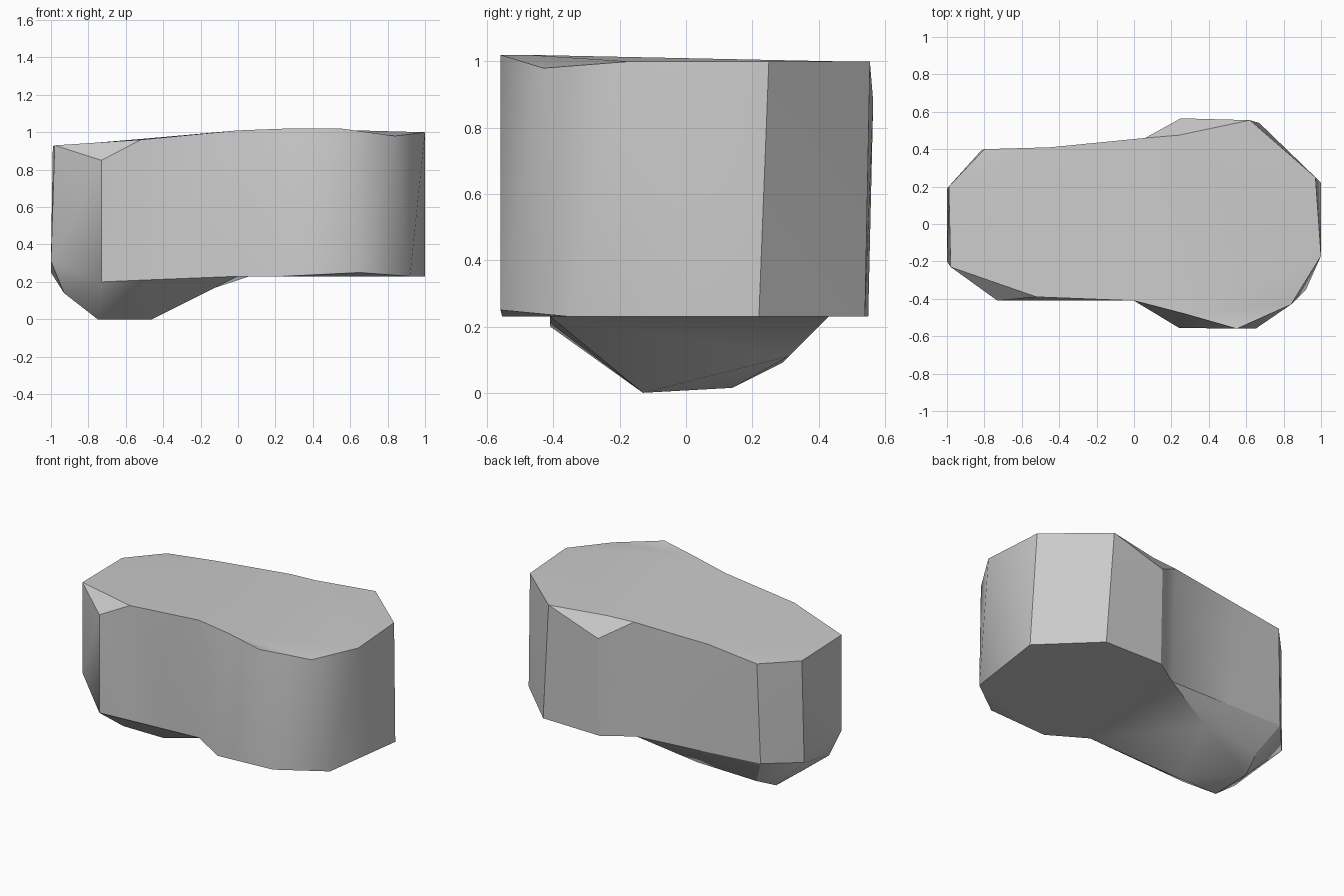
import bpy
import bmesh
import math

cube = bpy.data.objects.get("Cube")
if cube:
    bpy.data.objects.remove(cube, do_unlink=True)

# One stone-grey colour
STONE_GREY = (0.6, 0.6, 0.6, 1.0)
stone_material = bpy.data.materials.new("stone grey")
stone_material.use_nodes = True
stone_material.diffuse_color = STONE_GREY
shader = stone_material.node_tree.nodes["Principled BSDF"]
shader.inputs["Base Color"].default_value = STONE_GREY

# Wall columns, counter-clockwise from the right front corner: (upper end, lower end)
columns = [
    ((-.98, -.23, .93), (-1, -.2, .31)),
    ((-.73, -.41, .85), (-.73, -.41, .2)),
    ((-.52, -.39, .96), (-.5, -.41, .21)),
    ((0, -.41, 1.01), (0, -.41, .23)),
    ((.27, -.48, 1.02), (.24, -.555, .23)),
    ((.55, -.56, 1.02), (.65, -.56, .25)),
    ((.84, -.43, .98), (.92, -.35, .23)),
    ((1, -.17, 1), (.92, -.35, .23)),
    ((.97, .25, 1), (1, .22, .23)),
    ((.62, .555, 1), (.67, .54, .23)),
    ((.25, .565, .88), (.25, .55, .23)),
    ((.06, .46, 1), (.06, .43, .23)),
    ((-.45, .41, .97), (-.4, .41, .25)),
    ((-.8, .4, .93), (-.82, .39, .27)),
    ((-.99, .2, .925), (-1, .19, .25)),
]
upper = [column[0] for column in columns]
lower = [column[1] for column in columns]

# The rim follows the walls except at the two chipped shoulders
rim = list(upper)
rim[1] = upper[2]
rim[10] = (.24, .475, 1)

# The underside drops into a keel below the narrow end
keel = list(lower)
keel[0] = (-.93, -.17, .14)
keel[1] = (-.75, -.13, 0)
keel[2] = (-.46, -.13, 0)
keel[12] = (-.3, .31, .11)
keel[13] = (-.72, .29, .09)
keel[14] = (-.76, .14, .015)

bm = bmesh.new()
shared_verts = {}


def add_face(points):
    """Make a face from points, sharing vertices and dropping repeated corners."""
    corners = []
    for point in points:
        if point not in shared_verts:
            shared_verts[point] = bm.verts.new(point)
        if shared_verts[point] not in corners:
            corners.append(shared_verts[point])
    if len(corners) > 2:
        bm.faces.new(corners)


def bridge(ring_above, ring_below):
    """Join two closed rings with one strip of faces."""
    count = len(ring_above)
    for i in range(count):
        j = (i + 1) % count
        add_face((ring_above[i], ring_below[i], ring_below[j], ring_above[j]))


# Shoulders, walls and keel flanks
bridge(rim, upper)
bridge(upper, lower)
bridge(lower, keel)

# Top cap, level base, keel slope, keel crown and keel tip
add_face(rim)
add_face(lower[3:12])
add_face([keel[i] for i in (3, 2, 12, 11)])
add_face([keel[i] for i in (2, 1, 14, 13, 12)])
add_face([keel[i] for i in (1, 0, 14)])

bmesh.ops.recalc_face_normals(bm, faces=bm.faces)
bent_faces = [face for face in bm.faces if len(face.verts) > 3]
bmesh.ops.triangulate(bm, faces=bent_faces)

mesh = bpy.data.meshes.new("stone")
bm.to_mesh(mesh)
bm.free()
mesh.materials.append(stone_material)
stone = bpy.data.objects.new("stone", mesh)
bpy.context.collection.objects.link(stone)

# Soft shading over shallow bends, crisp chipped edges
bpy.ops.object.select_all(action="DESELECT")
stone.select_set(True)
bpy.context.view_layer.objects.active = stone
bpy.ops.object.shade_smooth_by_angle(angle=math.radians(30))
